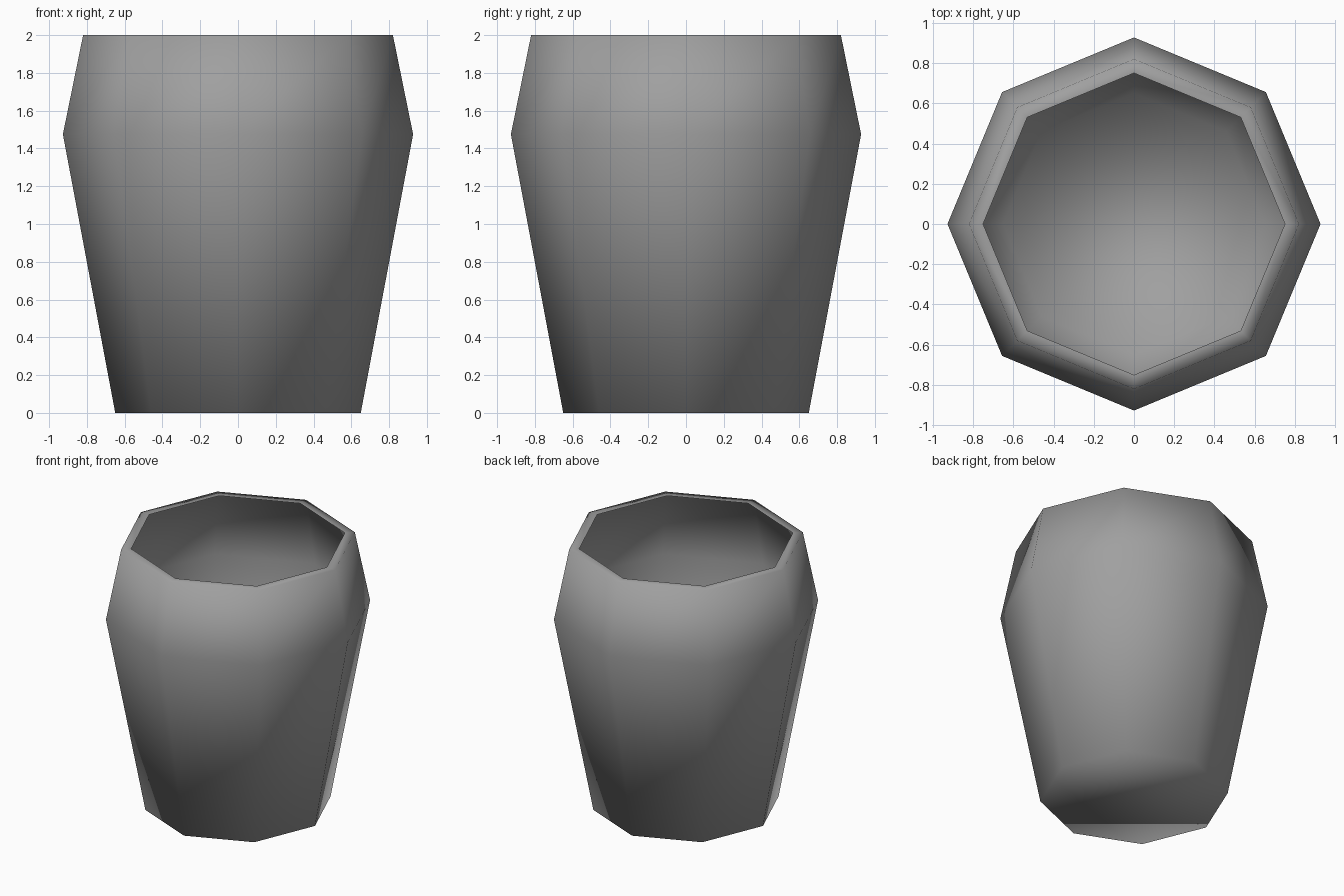
import bpy
import bmesh
from math import cos, sin, tau

cube = bpy.data.objects.get("Cube")
if cube:
    bpy.data.objects.remove(cube, do_unlink=True)

SIDES = 8
# Pot profile as (radius, height): base, shoulder, top edge, inner edge of rim
PROFILE = [(0.65, 0), (0.927, 1.475), (0.82, 2), (0.75, 2)]


def make_material(name, colour):
    mat = bpy.data.materials.new(name)
    mat.use_nodes = True
    mat.diffuse_color = colour
    mat.node_tree.nodes["Principled BSDF"].inputs["Base Color"].default_value = colour
    return mat


def make_ring(bm, radius, height):
    return [bm.verts.new((radius * cos(tau * i / SIDES), radius * sin(tau * i / SIDES), height))
            for i in range(SIDES)]


# Thin-walled pot: eight sides, an inward rim and a flat base
bm = bmesh.new()
rings = [make_ring(bm, r, z) for r, z in PROFILE]
for low, high in zip(rings, rings[1:]):
    for i in range(SIDES):
        j = (i + 1) % SIDES
        bm.faces.new((low[i], low[j], high[j], high[i]))
bm.faces.new(list(reversed(rings[0])))

# Soft shading over the whole pot
for face in bm.faces:
    face.smooth = True

mesh = bpy.data.meshes.new("pot")
bm.to_mesh(mesh)
bm.free()
mesh.materials.append(make_material("mid_grey", (0.35, 0.35, 0.35, 1)))
pot = bpy.data.objects.new("pot", mesh)
bpy.context.collection.objects.link(pot)
